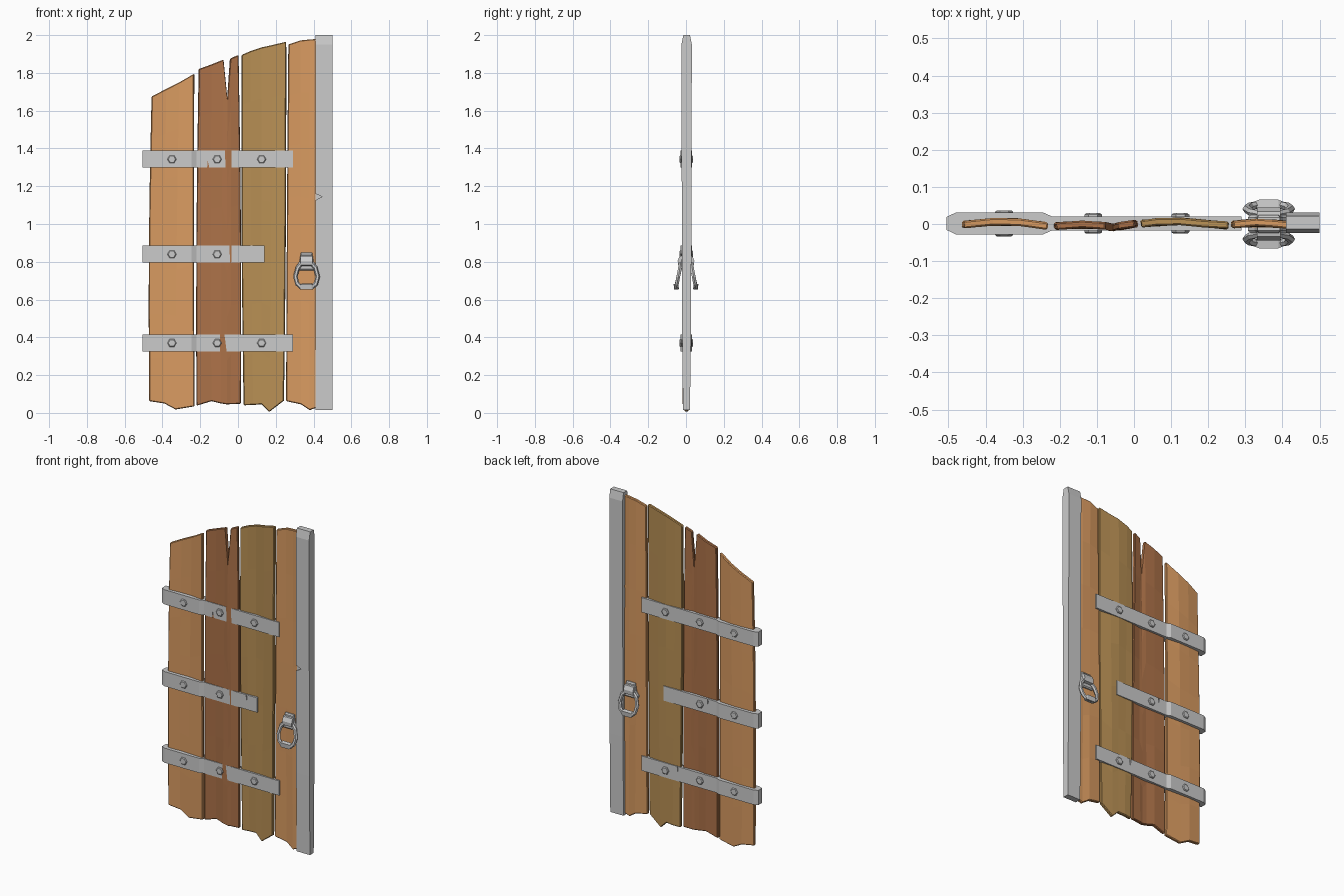
import bpy, bmesh
from math import sin, cos, pi
from mathutils import Vector

if "Cube" in bpy.data.objects:
    bpy.data.objects.remove(bpy.data.objects["Cube"])


def material(name, rgb):
    m = bpy.data.materials.new(name)
    m.diffuse_color = (*rgb, 1)
    m.use_nodes = True
    m.node_tree.nodes["Principled BSDF"].inputs["Base Color"].default_value = m.diffuse_color
    return m


def finish(name, bm, mat=None):
    bmesh.ops.recalc_face_normals(bm, faces=bm.faces)
    me = bpy.data.meshes.new(name)
    bm.to_mesh(me)
    bm.free()
    ob = bpy.data.objects.new(name, me)
    bpy.context.collection.objects.link(ob)
    if mat:
        me.materials.append(mat)
    return ob


def loft(name, loops, closed=False, mat=None):
    """Skin matching loops of points, capped unless closed into a ring."""
    bm = bmesh.new()
    rows = [[bm.verts.new(p) for p in lp] for lp in loops]
    n = len(rows[0])
    for i in range(len(rows) - (0 if closed else 1)):
        a, b = rows[i], rows[(i + 1) % len(rows)]
        for j in range(n):
            k = (j + 1) % n
            bm.faces.new((a[j], a[k], b[k], b[j]))
    if not closed:
        bm.faces.new(rows[0])
        bm.faces.new(rows[-1])
    return finish(name, bm, mat)


def nick(ob, tri, y0, y1):
    """Cut a small triangular crack (x, z points) between two depths."""
    cutter = loft("nick_cutter", [[(x, y, z) for x, z in tri] for y in (y0, y1)])
    cutter.hide_render = True
    cutter.hide_set(True)
    cutter.display_type = 'WIRE'
    mod = ob.modifiers.new("nick", 'BOOLEAN')
    mod.operation = 'DIFFERENCE'
    mod.solver = 'EXACT'
    mod.object = cutter


def plank(name, cols, bow, mat, rows=7):
    """Warped board; cols hold (x top, z top, x bottom, z bottom, y)."""
    bm = bmesh.new()
    grid = []
    for c, (xt, zt, xb, zb, y) in enumerate(cols):
        b = bow[0] + (bow[1] - bow[0]) * c / (len(cols) - 1)
        line = []
        for r in range(rows + 1):
            t = r / rows
            line.append(bm.verts.new((xb + (xt - xb) * t + b * sin(pi * t),
                                      y + 0.002 * sin(5 * t + 2 * c),
                                      zb + (zt - zb) * t)))
        grid.append(line)
    for a, b in zip(grid, grid[1:]):
        for r in range(rows):
            bm.faces.new((a[r], b[r], b[r + 1], a[r + 1]))
    ob = finish(name, bm, mat)
    sol = ob.modifiers.new("thickness", 'SOLIDIFY')
    sol.thickness = 0.02
    sol.offset = 0
    bev = ob.modifiers.new("worn_edges", 'BEVEL')
    bev.width = 0.004
    bev.segments = 1
    bev.limit_method = 'ANGLE'
    bev.angle_limit = pi / 3
    return ob


# Wooden planks with a ragged bottom and a sloping top
light = material("light_wood", (0.70, 0.33, 0.12))
dark = material("dark_wood", (0.42, 0.17, 0.066))
olive = material("olive_wood", (0.485, 0.28, 0.09))
plank("plank_1", [(-.457, 1.675, -.47, .062, .0), (-.38, 1.715, -.39, .05, .005),
                  (-.31, 1.75, -.33, .018, .004), (-.232, 1.795, -.23, .035, -.004)],
      (-.008, -.003), light)
plank("plank_2", [(-.208, 1.82, -.22, .038, -.004), (-.14, 1.845, -.14, .062, -.002),
                  (-.077, 1.87, -.09, .05, -.006), (-.057, 1.67, -.06, .045, -.008),
                  (-.042, 1.875, -.04, .046, -.006), (.002, 1.895, .015, .048, .0)],
      (-.006, .006), dark)
plank("plank_3", [(.02, 1.895, .03, .04, .002), (.065, 1.915, .08, .042, .005),
                  (.125, 1.935, .125, .045, .006), (.185, 1.948, .165, .005, .003),
                  (.255, 1.965, .243, .065, -.004)],
      (-.006, .004), olive)
plank("plank_4", [(.267, 1.95, .255, .062, .0), (.33, 1.972, .335, .045, .003),
                  (.38, 1.977, .38, .015, .0), (.425, 1.98, .425, .03, -.002)],
      (-.002, 0), light)

# Upright metal edge post with tapered ends
post = loft("edge_post", [[(.41, a, z), (.5, a, z), (.5, b, z), (.41, b, z)]
                          for z, a, b in ((.015, -.016, .021), (.5, -.021, .027),
                                          (1.95, -.024, .031), (2.0, -.014, .021))])
nick(post, [(.40, 1.165), (.445, 1.145), (.40, 1.12)], -.05, -.014)

# Metal straps, thicker where they wrap the hinge side
straps = []
for name, z, end in (("top_strap", 1.343, .29), ("middle_strap", .84, .14),
                     ("bottom_strap", .37, .29)):
    outline = [(-.505, -.016), (-.48, -.028), (-.245, -.028), (-.22, -.017), (end, -.017),
               (end, .02), (-.22, .02), (-.245, .031), (-.48, .031), (-.505, .019)]
    straps.append(loft(name, [[(x, y, z + h) for x, y in outline] for h in (-.045, .045)]))
nick(straps[0], [(-.164, 1.29), (-.16, 1.335), (-.15, 1.29)], -.04, -.011)
nick(straps[1], [(.064, .89), (.074, .84), (.076, .89)], -.04, -.011)
nick(straps[1], [(-.172, .89), (-.162, .85), (-.16, .89)], .014, .04)
nick(straps[2], [(.034, .42), (.044, .375), (.046, .42)], .014, .04)

# Hexagonal bolts going right through the straps
for name, z, xs in (("top_bolt", 1.343, (-.35, -.11, .125)), ("middle_bolt", .84, (-.35, -.11)),
                    ("bottom_bolt", .37, (-.35, -.11, .125))):
    for i, x in enumerate(xs):
        y0, y1 = (-.034, .037) if i == 0 else (-.026, .029)
        loft(f"{name}_{i + 1}", [[(x + r * cos(k * pi / 3), y, z + r * sin(k * pi / 3))
                                  for k in range(6)]
                                 for y, r in ((y0, .019), (y0 + .004, .024),
                                              (y1 - .004, .024), (y1, .019))])

# Ring handle with bracket on each face
HX = .363
half = [(.022, .795), (.047, .768), (.059, .722), (.050, .685), (.028, .664)]
path = half + [(-x, z) for x, z in reversed(half)]
for side, s in (("front", -1), ("back", 1)):
    lean = lambda z: .026 + (.795 - z) * .2

    # ring: six-sided tube, leaning outwards at the bottom
    loops = []
    for x, z in path:
        d = Vector((x, 0, z - .73)).normalized()
        loops.append([Vector((HX + x, s * lean(z), z)) + d * (.012 * cos(k * pi / 3))
                      + Vector((0, s * .011 * sin(k * pi / 3), 0)) for k in range(6)])
    loft(f"{side}_handle_ring", loops, closed=True)

    # grip block at the bottom of the ring
    grip = [(.036, .648, .653), (.036, .65, .688), (.028, .648, .69)]
    sec = [(-.013, -.012), (.010, -.014), (.013, .012), (-.009, .015)]
    loft(f"{side}_handle_grip",
         [[(HX + x, s * (lean(.668) + a * w), .668 + b * w) for a, b in sec]
          for x, w in ((-.036, .75), (-.026, 1.1), (.026, 1.1), (.036, .75))])

    # back plate, chamfered towards the outside
    plate = [(-.030, .848), (.030, .848), (.038, .80), (.056, .775), (.045, .755),
             (-.045, .755), (-.056, .775), (-.038, .80)]
    loft(f"{side}_handle_plate",
         [[(HX + x * w, s * y, .80 + (z - .80) * w) for x, z in plate]
          for y, w in ((.004, 1), (.018, 1), (.024, .86))])

    # knuckle holding the ring
    loft(f"{side}_handle_knuckle",
         [[(HX + x, s * y, z) for y, z in ((.01, .835), (.034, .83), (.044, .805),
                                           (.042, .782), (.01, .775))]
          for x in (-.032, .032)])
